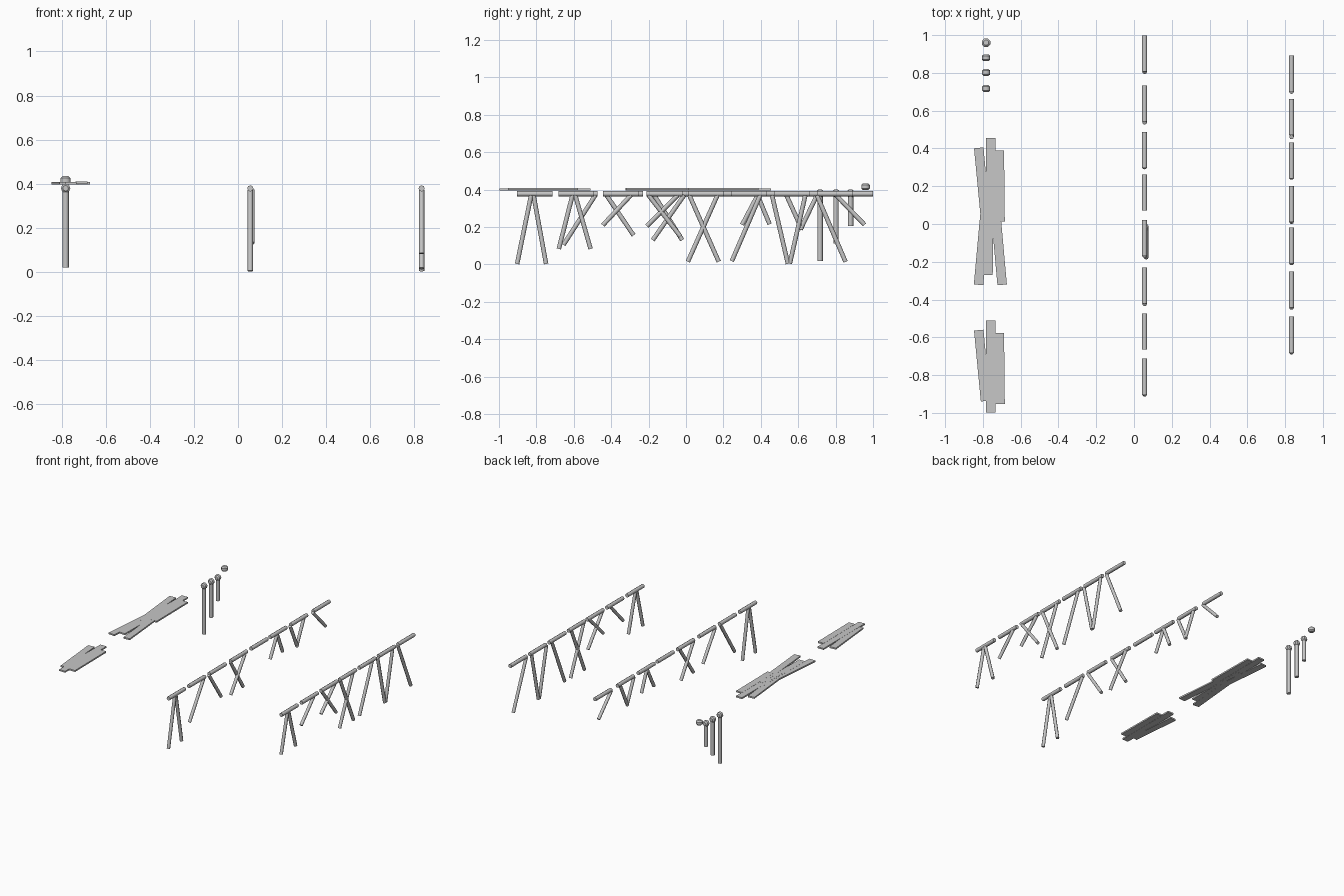
import bpy
from math import pi, radians
from mathutils import Vector

cube = bpy.data.objects.get("Cube")
if cube:
    bpy.data.objects.remove(cube, do_unlink=True)

grey = bpy.data.materials.new("plain_grey")
grey.use_nodes = True
COLOUR = (0.57, 0.57, 0.57, 1)
grey.diffuse_color = COLOUR
grey.node_tree.nodes["Principled BSDF"].inputs["Base Color"].default_value = COLOUR


def finish(name):
    ob = bpy.context.object
    ob.name = name
    ob.data.materials.append(grey)
    return ob


def rod(name, a, b, radius, bevel=0):
    """Round pole between two points, with optional chamfered ends."""
    a, b = Vector(a), Vector(b)
    d = b - a
    bpy.ops.mesh.primitive_cylinder_add(vertices=8, radius=radius, depth=d.length,
                                        location=(a + b) / 2)
    ob = finish(name)
    bpy.ops.object.shade_smooth_by_angle(angle=radians(50))
    ob.rotation_euler = d.to_track_quat('Z', 'Y').to_euler()
    if bevel:
        mod = ob.modifiers.new("chamfer", 'BEVEL')
        mod.width = bevel
        mod.segments = 1
        mod.limit_method = 'ANGLE'
        mod.angle_limit = radians(60)
    return ob


def plank(name, a, b, z, width=0.05):
    """Flat board between two points on the ground plan."""
    a, b = Vector((*a, z)), Vector((*b, z))
    d = b - a
    bpy.ops.mesh.primitive_cube_add(size=1, location=(a + b) / 2)
    ob = finish(name)
    ob.scale = (width, d.length, 0.011)
    ob.rotation_euler = (0, 0, d.to_track_quat('Y', 'Z').to_euler().z)


# Rail segments: (start y, legs), each leg is (foot y, foot z, top y, x offset)
left_row = [
    (-0.682, [(-0.68, 0.083, -0.607, 0), (-0.51, 0.083, -0.592, 0)]),
    (-0.443, [(-0.445, 0.21, -0.295, 0)]),
    (-0.21, [(-0.21, 0.205, -0.045, 0), (-0.03, 0.15, -0.2, 0)]),
    (0.01, [(0.01, 0.015, 0.168, 0), (0.175, 0.015, 0.018, 0)]),
    (0.24, [(0.245, 0.018, 0.397, 0)]),
    (0.47, [(0.545, 0.004, 0.46, 0), (0.555, 0.004, 0.638, 0)]),
    (0.70, [(0.853, 0.014, 0.70, 0)]),
]
middle_row = [
    (-0.904, [(-0.903, 0.003, -0.828, 0), (-0.748, 0.003, -0.815, 0)]),
    (-0.665, [(-0.655, 0.105, -0.485, 0)]),
    (-0.422, [(-0.28, 0.156, -0.425, 0)]),
    (-0.17, [(-0.178, 0.13, -0.01, 0.008), (-0.02, 0.13, -0.17, 0)]),
    (0.072, []),
    (0.297, [(0.3, 0.212, 0.383, 0), (0.447, 0.215, 0.383, 0)]),
    (0.542, [(0.62, 0.187, 0.537, 0), (0.612, 0.187, 0.70, 0)]),
    (0.808, [(0.955, 0.212, 0.803, 0)]),
]
for row, x, segments in (("left", 0.834, left_row), ("middle", 0.056, middle_row)):
    for y, legs in segments:
        rod(row + "_rail", (x, y, 0.378), (x, y + 0.191, 0.378), 0.014)
        for foot_y, foot_z, top_y, dx in legs:
            rod(row + "_leg", (x + dx, foot_y, foot_z), (x + dx, top_y, 0.37), 0.012)

# Plank decks: each set has a slanted, a straight and a nearly straight board
for shift in (0, 0.965):
    plank("slanted_plank", (-0.822, -0.562 + shift), (-0.786, -0.937 + shift), 0.401)
    plank("centre_plank", (-0.758, -0.51 + shift), (-0.758, -0.998 + shift), 0.402)
    plank("edge_plank", (-0.713, -0.577 + shift), (-0.709, -0.952 + shift), 0.403)
plank("slanted_plank", (-0.823, -0.322), (-0.789, 0.05), 0.401)
plank("centre_plank", (-0.773, -0.27), (-0.766, 0.215), 0.4015)
plank("edge_plank", (-0.698, -0.322), (-0.743, 0.18), 0.4025)

# Posts of three lengths, each with a short chamfered cross knob on top
POST_X = -0.783
for y, foot in ((0.717, 0.019), (0.802, 0.112), (0.88, 0.207)):
    rod("post", (POST_X, y, foot), (POST_X, y, 0.38), 0.0145)
    rod("post_knob", (POST_X, y - 0.018, 0.379), (POST_X, y + 0.018, 0.379), 0.0215, 0.008)

# Loose chamfered cap
cap = rod("cap", (POST_X, 0.96, 0.398), (POST_X, 0.96, 0.434), 0.0245, 0.009)
cap.rotation_euler.z += pi / 8
